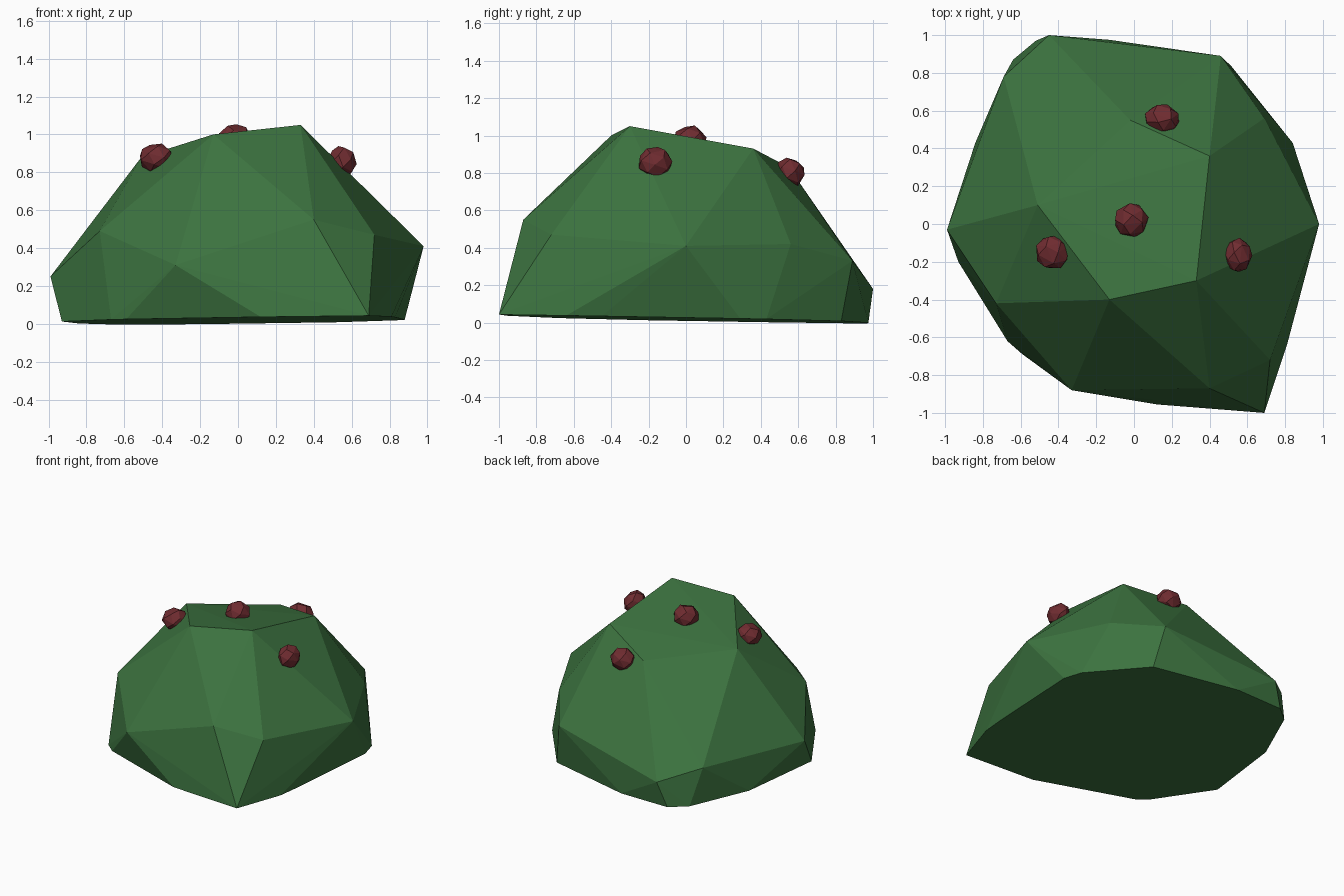
import bpy, bmesh, math
from mathutils import Vector

if "Cube" in bpy.data.objects:
    bpy.data.objects.remove(bpy.data.objects["Cube"])


def material(name, color):
    m = bpy.data.materials.new(name)
    m.diffuse_color = (*color, 1)
    m.use_nodes = True
    m.node_tree.nodes["Principled BSDF"].inputs["Base Color"].default_value = m.diffuse_color
    return m


def hull(name, points, mat):
    """Faceted convex solid wrapped around a few points."""
    bm = bmesh.new()
    for p in points:
        bm.verts.new(p)
    res = bmesh.ops.convex_hull(bm, input=bm.verts)
    loose = {v for v in res["geom_interior"] + res["geom_unused"]
             if isinstance(v, bmesh.types.BMVert)}
    bmesh.ops.delete(bm, geom=list(loose), context='VERTS')
    bmesh.ops.recalc_face_normals(bm, faces=bm.faces)
    me = bpy.data.meshes.new(name)
    bm.to_mesh(me)
    bm.free()
    me.materials.append(mat)
    ob = bpy.data.objects.new(name, me)
    bpy.context.collection.objects.link(ob)
    return ob


leaf = material("leaf_green", (0.045, 0.17, 0.05))
red = material("berry_red", (0.16, 0.025, 0.03))

# Bush: crown, shoulder and waist points
body = [
    (-0.13, -0.40, 1.00), (0.33, -0.30, 1.05), (0.40, 0.36, 0.93),
    (-0.02, 0.55, 0.83), (-0.51, 0.10, 0.88),
    (0.40, -0.87, 0.55), (0.72, -0.72, 0.47), (0.98, 0.00, 0.41),
    (0.69, 0.56, 0.42), (0.46, 0.89, 0.33), (-0.45, 1.00, 0.18),
    (-0.69, 0.78, 0.27), (-0.99, -0.03, 0.25), (-0.73, -0.42, 0.49),
    (-0.33, -0.88, 0.31),
]
# Bush: flat, slightly tilted underside outline
base = [
    (0.69, -1.00), (0.12, -0.955), (-0.59, -0.69), (-0.67, -0.62),
    (-0.93, -0.20), (-0.84, 0.43), (-0.64, 0.87), (-0.52, 0.97),
    (-0.13, 0.975), (0.52, 0.83), (0.84, 0.43), (0.88, 0.29),
    (0.83, -0.45), (0.81, -0.64),
]
hull("bush", body + [(x, y, 0.018 + 0.01 * x - 0.018 * y) for x, y in base], leaf)

# Berries: small faceted pebbles, points spread on a spiral
berries = [
    ((-0.43, -0.15, 0.875), (0.093, 0.09, 0.078)),
    ((-0.015, 0.02, 0.97), (0.09, 0.09, 0.085)),
    ((0.55, -0.165, 0.855), (0.075, 0.09, 0.085)),
    ((0.148, 0.555, 0.80), (0.093, 0.08, 0.083)),
]
N = 22
for i, (c, r) in enumerate(berries):
    pts = []
    for k in range(N):
        z = 1 - 2 * (k + 0.5) / N
        a = k * 2.39996 + i * 1.3
        s = math.sqrt(1 - z * z)
        d = Vector((s * math.cos(a), s * math.sin(a), z))
        pts.append([c[j] + d[j] * r[j] * 1.03 for j in range(3)])
    hull(f"berry_{i + 1}", pts, red)
